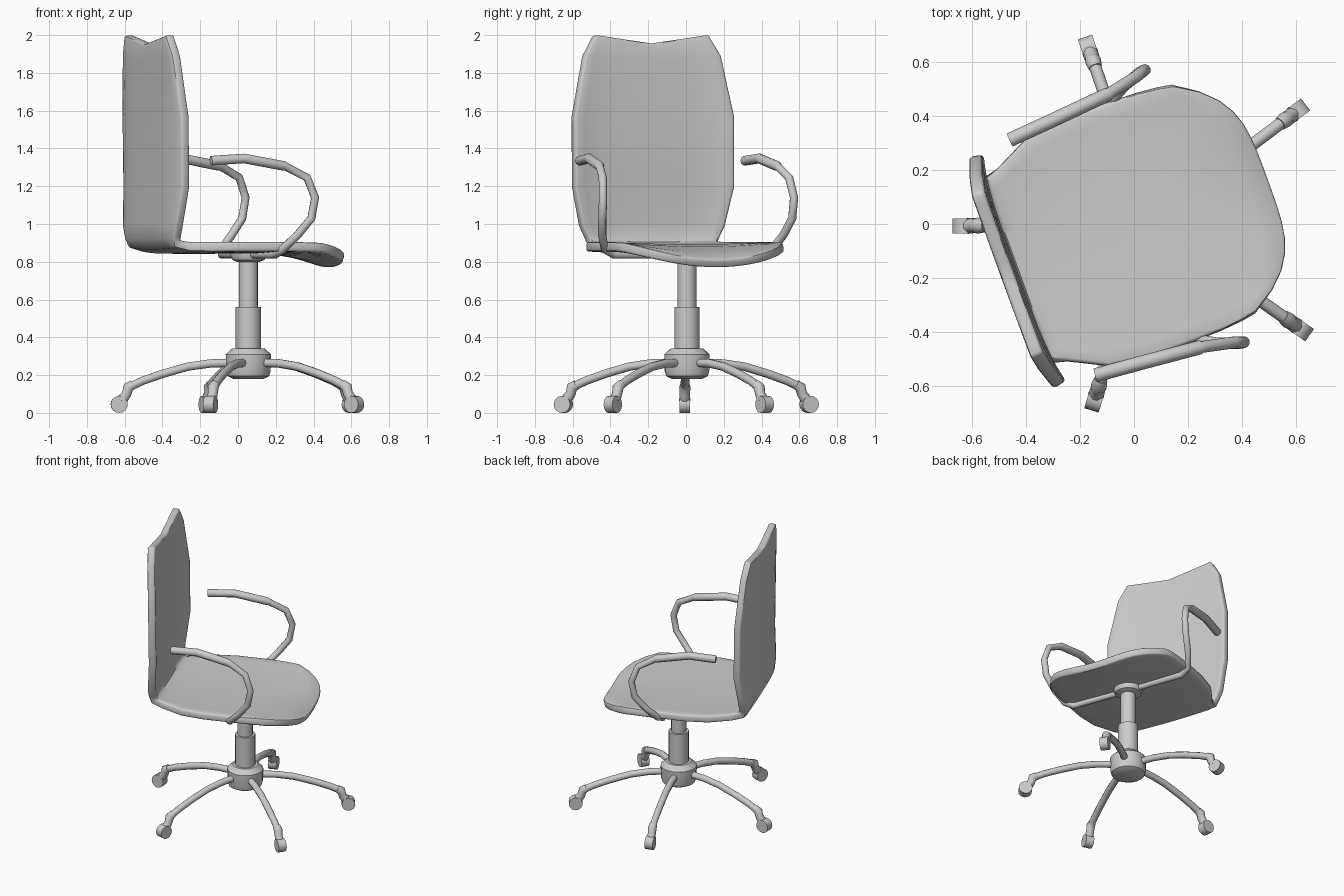
import bpy, bmesh, math
from mathutils import Vector, Matrix

if "Cube" in bpy.data.objects:
    bpy.data.objects.remove(bpy.data.objects["Cube"])

PX, PY = 0.055, 0.005           # column axis
TURN = math.radians(20)         # swivel of the seat


def place(ang):
    return Matrix.Translation((PX, PY, 0)) @ Matrix.Rotation(ang, 4, 'Z')


def finish(ob, angle=40):
    # bake modifiers / curves to a mesh and shade it
    bpy.ops.object.select_all(action='DESELECT')
    ob.select_set(True)
    bpy.context.view_layer.objects.active = ob
    bpy.ops.object.convert(target='MESH')
    bpy.ops.object.shade_smooth_by_angle(angle=math.radians(angle))
    return bpy.context.object


def mesh_object(name, bm, ang=0.0):
    bmesh.ops.recalc_face_normals(bm, faces=bm.faces)
    me = bpy.data.meshes.new(name)
    bm.to_mesh(me)
    bm.free()
    ob = bpy.data.objects.new(name, me)
    ob.matrix_world = place(ang)
    bpy.context.collection.objects.link(ob)
    return ob


def tube(name, pts, radius, ang, scales=None):
    cu = bpy.data.curves.new(name, 'CURVE')
    cu.dimensions = '3D'
    cu.bevel_depth = radius
    cu.bevel_resolution = 3
    cu.use_fill_caps = True
    sp = cu.splines.new('POLY')
    sp.points.add(len(pts) - 1)
    for i, p in enumerate(pts):
        sp.points[i].co = (*p, 1)
        sp.points[i].radius = scales[i] if scales else 1
    ob = bpy.data.objects.new(name, cu)
    ob.matrix_world = place(ang)
    bpy.context.collection.objects.link(ob)
    return finish(ob, 50)


def lathe(name, prof, n=20):
    bm = bmesh.new()
    rings = [[bm.verts.new((r * math.cos(2 * math.pi * i / n), r * math.sin(2 * math.pi * i / n), z))
              for i in range(n)] for r, z in prof]
    for a, b in zip(rings, rings[1:]):
        for i in range(n):
            bm.faces.new((a[i], a[(i + 1) % n], b[(i + 1) % n], b[i]))
    bm.faces.new(rings[0])
    bm.faces.new(rings[-1])
    return finish(mesh_object(name, bm))


# Seat and back shell: rows of (centre u, centre z, edge u, edge z, half width)
rows = [
    (-.56, 1.955, -.56, 2.0, .32), (-.555, 1.87, -.545, 1.89, .385),
    (-.55, 1.57, -.52, 1.57, .452), (-.545, 1.2, -.515, 1.2, .452),
    (-.56, 1.0, -.535, .99, .405), (-.555, .93, -.535, .93, .375),
    (-.53, .885, -.53, .895, .36), (-.47, .868, -.46, .88, .38),
    (-.32, .866, -.32, .88, .45), (-.15, .868, -.17, .88, .472),
    (.08, .868, .0, .88, .472), (.25, .855, .12, .88, .468),
    (.38, .825, .2, .88, .46), (.465, .79, .256, .878, .45)]
N = 16
bm = bmesh.new()
grid = []
for k, (cu, cz, eu, ez, w) in enumerate(rows):
    line = []
    for j in range(N + 1):
        t = 2 * j / N - 1
        fu = abs(t) ** 4
        fz = abs(t) ** (1 if k == 0 else 2)
        line.append(bm.verts.new((cu + (eu - cu) * fu, w * t, cz + (ez - cz) * fz)))
    grid.append(line)
for a, b in zip(grid, grid[1:]):
    for j in range(N):
        bm.faces.new((a[j], a[j + 1], b[j + 1], b[j]))
shell = mesh_object("seat_and_back", bm, TURN)
sol = shell.modifiers.new("thick", 'SOLIDIFY')
sol.thickness = 0.05
sol.offset = 0
bev = shell.modifiers.new("round", 'BEVEL')
bev.width = 0.012
bev.segments = 2
bev.limit_method = 'ANGLE'
bev.angle_limit = math.radians(50)
finish(shell, 45)

# Armrests, each ending in the support bar under the seat
arm = [(-.38, .465, 1.335), (-.2, .48, 1.347), (.02, .5, 1.307), (.03, .502, 1.303),
       (.14, .525, 1.245), (.18, .538, 1.14), (.16, .535, 1.03), (.09, .51, .94),
       (.02, .47, .865), (0, .41, .838), (0, 0, .838)]
sizes = [1.2, 1.2, 1.2] + [1] * 8
for side, name in ((1, "left_armrest"), (-1, "right_armrest")):
    tube(name, [(u, v * side, z) for u, v, z in arm], 0.022, TURN, sizes)

# Gas column, hub and seat mount
lathe("hub", [(.08, .18), (.11, .195), (.118, .22), (.12, .31), (.085, .342)])
lathe("lower_column", [(.067, .3), (.067, .56)])
lathe("upper_column", [(.05, .5), (.05, .83)])
lathe("seat_mount", [(.06, .8), (.085, .81), (.095, .83), (.095, .86)])

# Five legs with casters
for i in range(5):
    a = math.radians(181 + 72 * i)
    tube(f"leg_{i + 1}", [(.08, 0, .265), (.2, 0, .262), (.32, 0, .245), (.45, 0, .208),
                          (.56, 0, .17), (.625, 0, .14)], 0.023, a)
    tube(f"caster_fork_{i + 1}", [(.61, 0, .15), (.636, 0, .135), (.645, 0, .1), (.672, 0, .065)],
         0.03, a, [.85, 1, .9, 1])
    bm = bmesh.new()
    bmesh.ops.create_cone(bm, cap_ends=True, segments=16, radius1=.045, radius2=.045, depth=.056,
                          matrix=Matrix.Translation((.684, 0, .045)) @ Matrix.Rotation(math.pi / 2, 4, 'X'))
    finish(mesh_object(f"caster_wheel_{i + 1}", bm, a))
